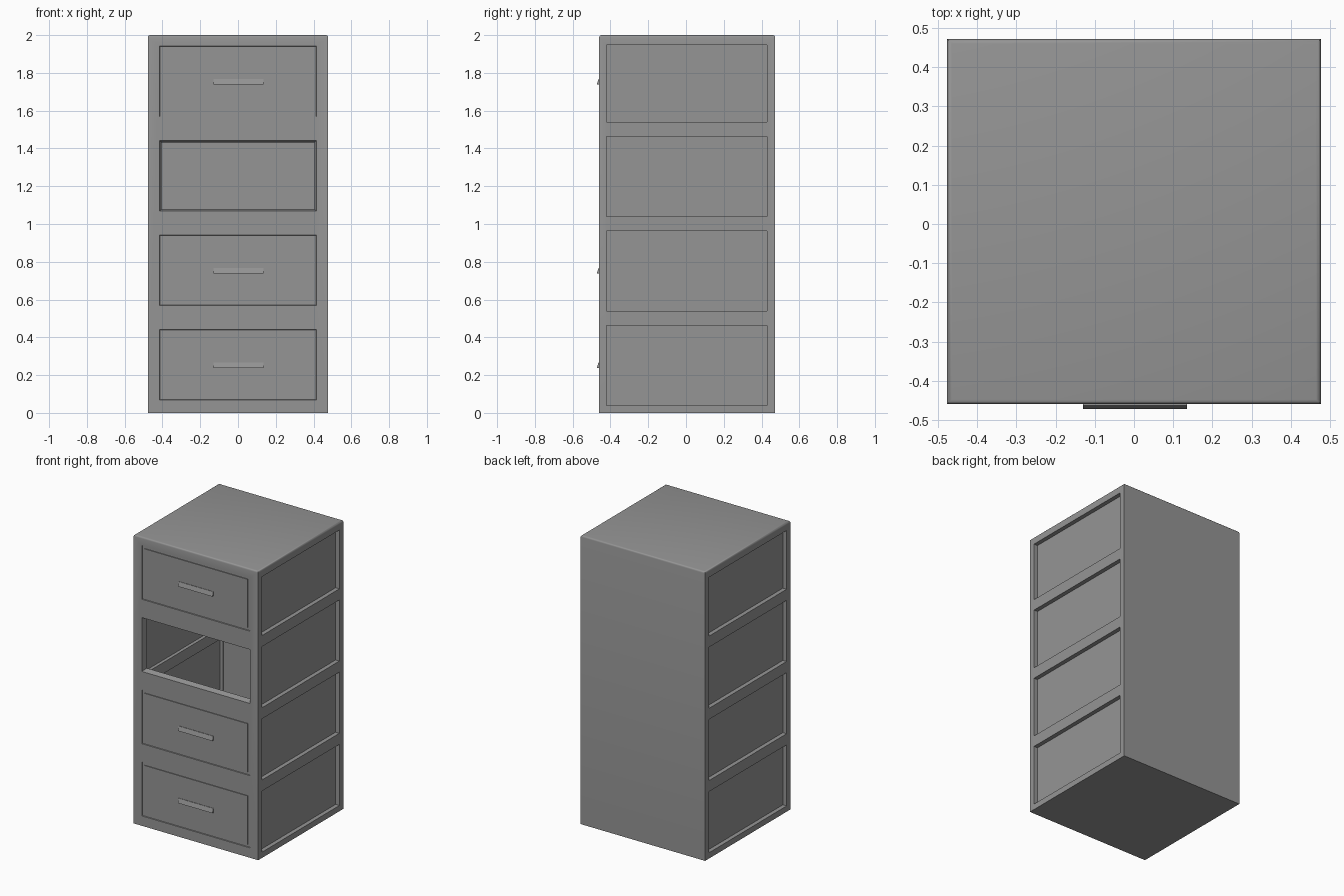
import bpy, bmesh

if "Cube" in bpy.data.objects:
    bpy.data.objects.remove(bpy.data.objects["Cube"])

FRONT, BACK, HW = -0.46, 0.472, 0.477
grey = bpy.data.materials.new("dark_grey")
grey.diffuse_color = (0.3, 0.3, 0.3, 1)
grey.use_nodes = True
grey.node_tree.nodes["Principled BSDF"].inputs["Base Color"].default_value = grey.diffuse_color


def finish(name, bm):
    bmesh.ops.recalc_face_normals(bm, faces=bm.faces[:])
    me = bpy.data.meshes.new(name)
    bm.to_mesh(me)
    bm.free()
    me.materials.append(grey)
    ob = bpy.data.objects.new(name, me)
    bpy.context.collection.objects.link(ob)
    return ob


def add_box(bm, x0, x1, y0, y1, z0, z1):
    vs = bmesh.ops.create_cube(bm, size=1)["verts"]
    for v in vs:
        v.co.x = x0 if v.co.x < 0 else x1
        v.co.y = y0 if v.co.y < 0 else y1
        v.co.z = z0 if v.co.z < 0 else z1
    return vs


def cut(target, cutter):
    cutter.hide_render = True
    m = target.modifiers.new("cut", 'BOOLEAN')
    m.operation, m.solver, m.object = 'DIFFERENCE', 'EXACT', cutter
    bpy.context.view_layer.objects.active = target
    bpy.ops.object.modifier_apply(modifier=m.name)
    bpy.data.objects.remove(cutter)


# cabinet body with softened top edges
bm = bmesh.new()
add_box(bm, -HW, HW, FRONT, BACK, 0, 2)
top = [e for e in bm.edges if all(v.co.z > 1.9 for v in e.verts)]
bmesh.ops.bevel(bm, geom=top, offset=0.012, segments=3, profile=0.5, affect='EDGES')
cabinet = finish("cabinet_frame", bm)

# hollow interior
bm = bmesh.new()
add_box(bm, -0.415, 0.415, -0.415, 0.435, 0.035, 1.957)
cut(cabinet, finish("cavity_cutter", bm))

# four openings through each side
bays = [(0.04 + 0.5 * i, 1.947 if i == 3 else 0.463 + 0.5 * i) for i in range(4)]
bm = bmesh.new()
for z0, z1 in bays:
    add_box(bm, -0.6, 0.6, -0.42, 0.428, z0, z1)
cut(cabinet, finish("side_cutter", bm))

# tapered drawer openings in the front
bm = bmesh.new()
for i in range(4):
    zc = 0.255 + 0.5 * i
    for v in add_box(bm, -0.415, 0.415, FRONT - 0.002, -0.405, zc - 0.187, zc + 0.187):
        if v.co.y > -0.42:
            v.co.x *= 0.4 / 0.415
            v.co.z = zc + (v.co.z - zc) * 0.172 / 0.187
cut(cabinet, finish("front_cutter", bm))

# smooth the rounded top edge only
bpy.ops.object.select_all(action='DESELECT')
cabinet.select_set(True)
bpy.context.view_layer.objects.active = cabinet
bpy.ops.object.shade_smooth_by_angle(angle=0.7)

# thin recessed side panels
for side, s in (("left", -1), ("right", 1)):
    bm = bmesh.new()
    for z0, z1 in bays:
        a, b = sorted((s * 0.438, s * 0.448))
        add_box(bm, a, b, -0.42, 0.428, z0, z1)
    finish(side + "_panels", bm)

# drawer fronts and slanted pulls; the third bay from the bottom is empty
for i in (0, 1, 3):
    zc = 0.255 + 0.5 * i
    bm = bmesh.new()
    add_box(bm, -0.4135, 0.4135, -0.4545, -0.425, zc - 0.1855, zc + 0.1855)
    add_box(bm, -0.395, 0.395, FRONT, -0.45, zc - 0.168, zc + 0.168)
    finish(f"drawer_front_{i + 1}", bm)

    bm = bmesh.new()
    for v in add_box(bm, -0.13, 0.135, -0.472, -0.455, zc - 0.017, zc + 0.013):
        if v.co.z > zc and v.co.y < -0.46:
            v.co.y = -0.463
    finish(f"drawer_pull_{i + 1}", bm)
